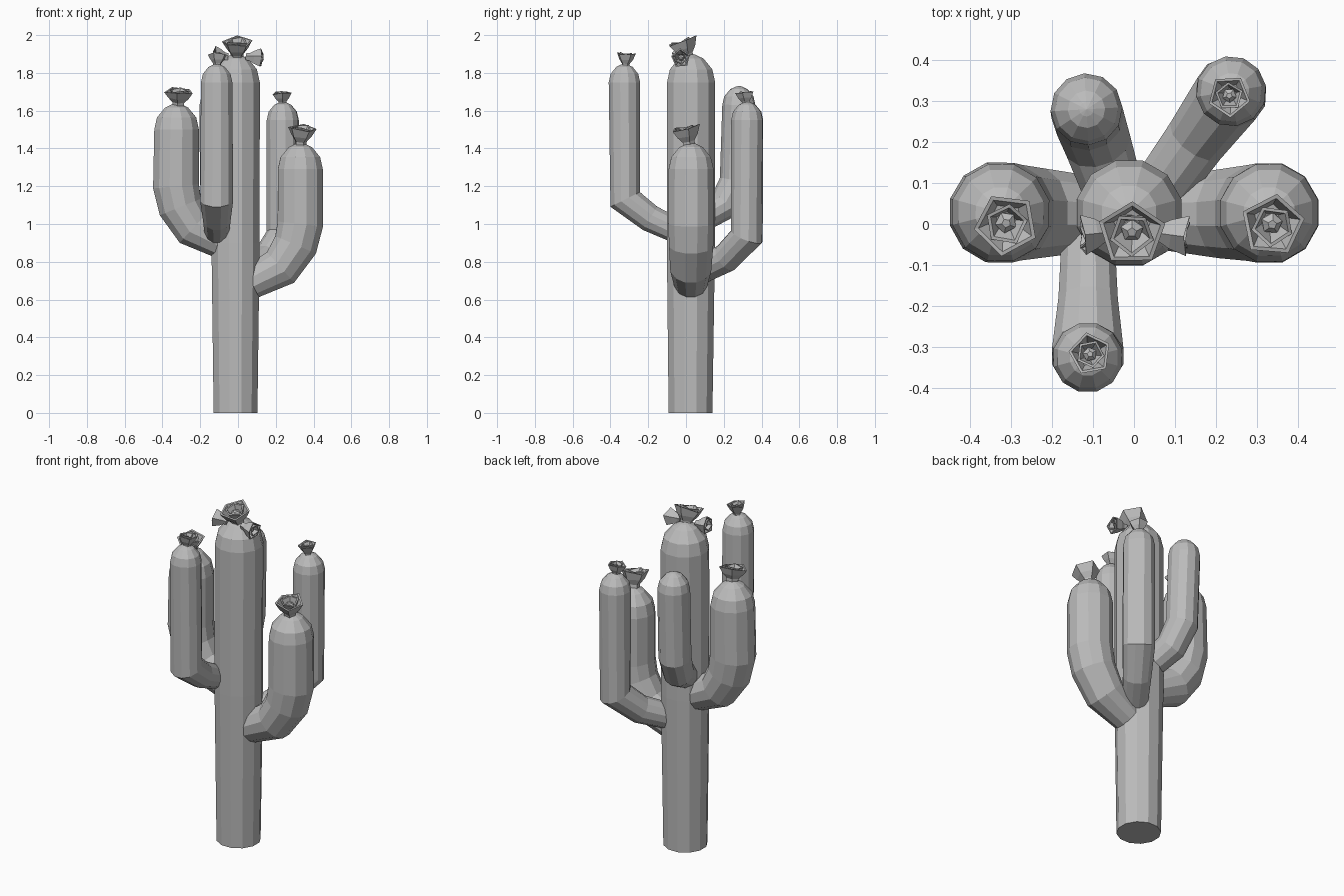
import bpy, bmesh, math
from mathutils import Vector, Quaternion

if "Cube" in bpy.data.objects:
    bpy.data.objects.remove(bpy.data.objects["Cube"], do_unlink=True)

# One flat grey for the whole plant
GREY = (0.5, 0.5, 0.5, 1)
mat = bpy.data.materials.new("plain grey")
mat.use_nodes = True
mat.diffuse_color = GREY
mat.node_tree.nodes["Principled BSDF"].inputs["Base Color"].default_value = GREY


def finish(bm, name):
    bmesh.ops.recalc_face_normals(bm, faces=bm.faces)
    mesh = bpy.data.meshes.new(name)
    bm.to_mesh(mesh)
    bm.free()
    mesh.materials.append(mat)
    obj = bpy.data.objects.new(name, mesh)
    bpy.context.collection.objects.link(obj)
    return obj


def skin(bm, rings):
    """Join neighbouring rings of vertices with quads."""
    for a, b in zip(rings, rings[1:]):
        n = len(a)
        for i in range(n):
            j = (i + 1) % n
            bm.faces.new((a[i], a[j], b[j], b[i]))


def stem(name, path, sides=12):
    """Faceted tube along (x, y, z, radius) points, closed by a dome."""
    pts = [Vector(p[:3]) for p in path]
    radii = [p[3] for p in path]
    top, r = pts[-1].copy(), radii[-1]
    for wide, high in ((0.88, 0.52), (0.52, 0.95), (0.2, 1.1)):
        pts.append(top + Vector((0, 0, r * high)))
        radii.append(r * wide)
    # The stem bends in one vertical plane, so its normal steers every ring
    run = top - pts[0]
    side = Vector((-run.y, run.x, 0))
    side = side.normalized() if side.length > 0.01 else Vector((1, 0, 0))
    bm = bmesh.new()
    rings = []
    for i, (p, rad) in enumerate(zip(pts, radii)):
        into = (p - pts[max(i - 1, 0)]).normalized()
        out = (pts[min(i + 1, len(pts) - 1)] - p).normalized()
        other = (into + out).normalized().cross(side)
        ring = []
        for k in range(sides):
            a = math.tau * (k + 0.5) / sides
            ring.append(bm.verts.new(p + rad * (math.cos(a) * side + math.sin(a) * other)))
        rings.append(ring)
    skin(bm, rings)
    bm.faces.new(rings[0])
    tip = bm.verts.new(top + Vector((0, 0, r * 1.15)))
    last = rings[-1]
    for i in range(sides):
        bm.faces.new((last[i], last[(i + 1) % sides], tip))
    return finish(bm, name)


# Cup profiles: (radius, height), up the outside, over the rim, down inside
OUTER = ((0.4, -0.1), (0.42, 0.15), (0.72, 0.5), (1, 1), (0.86, 1), (0.55, 0.5))
INNER = ((0.45, 0.45), (0.66, 1.05), (0.54, 1.05), (0.32, 0.6))
BUD = ((0.32, 0.5), (0.34, 0.75), (0.14, 0.9))


def flower(name, base, size, height, lean, turn=0.0):
    """Three nested five-sided cups whose axis points along lean."""
    bm = bmesh.new()
    spin = Vector((0, 0, 1)).rotation_difference(Vector(lean))
    for level, profile in enumerate((OUTER, INNER, BUD)):
        rings = []
        for rad, z in profile:
            ring = []
            for k in range(5):
                a = turn + math.tau * (k + level / 2) / 5
                jag = 0.1 * math.sin(k * 2.4 + level) if z >= 1 else 0
                v = Vector((rad * size * math.cos(a), rad * size * math.sin(a),
                            (z + jag) * height))
                ring.append(bm.verts.new(Vector(base) + spin @ v))
            rings.append(ring)
        skin(bm, rings)
        bm.faces.new(rings[0])
        bm.faces.new(rings[-1])
    return finish(bm, name)


# Trunk and its five arms
stem("trunk", [(-0.013, 0.024, 0, 0.12), (-0.013, 0.026, 0.9, 0.132),
               (-0.012, 0.027, 1.75, 0.132)])
stem("left_arm", [(0.07, 0.025, 0.69, 0.09), (0.225, 0.025, 0.77, 0.112),
                  (0.305, 0.027, 0.89, 0.121), (0.33, 0.027, 1.0, 0.125),
                  (0.33, 0.027, 1.29, 0.123)])
stem("right_arm", [(-0.08, 0.025, 0.9, 0.09), (-0.235, 0.027, 0.98, 0.112),
                   (-0.305, 0.028, 1.09, 0.121), (-0.328, 0.028, 1.2, 0.126),
                   (-0.325, 0.028, 1.5, 0.122)])
stem("front_arm", [(-0.112, 0, 0.94, 0.065), (-0.112, -0.19, 1.03, 0.075),
                   (-0.113, -0.322, 1.13, 0.09), (-0.113, -0.326, 1.75, 0.086)])
stem("back_left_arm", [(0.04, 0.05, 0.74, 0.07), (0.155, 0.21, 0.82, 0.078),
                       (0.237, 0.322, 0.935, 0.09), (0.237, 0.324, 1.55, 0.086)])
stem("back_arm", [(-0.05, 0.08, 1.03, 0.075), (-0.09, 0.2, 1.1, 0.084),
                  (-0.113, 0.265, 1.22, 0.089), (-0.116, 0.28, 1.63, 0.088)])

# Flowers on the tips
flower("trunk_flower", (-0.005, 0.005, 1.885), 0.085, 0.085, (0, -0.35, 1), 0.3)
flower("trunk_left_bud", (0.05, -0.02, 1.885), 0.052, 0.075, (1, -0.1, -0.1), 0.6)
flower("trunk_right_bud", (-0.06, -0.02, 1.885), 0.052, 0.065, (-1, -0.1, 0.1), 0.1)
flower("left_arm_flower", (0.33, 0.015, 1.425), 0.08, 0.085, (0.1, -0.22, 1), 0.2)
flower("right_arm_flower", (-0.315, 0.015, 1.635), 0.08, 0.07, (0.05, -0.22, 1), 0.8)
flower("front_arm_flower", (-0.11, -0.32, 1.84), 0.053, 0.06, (0.05, 0.05, 1), 0.5)
flower("back_left_arm_flower", (0.235, 0.318, 1.64), 0.053, 0.055, (-0.05, -0.1, 1), 1.0)
